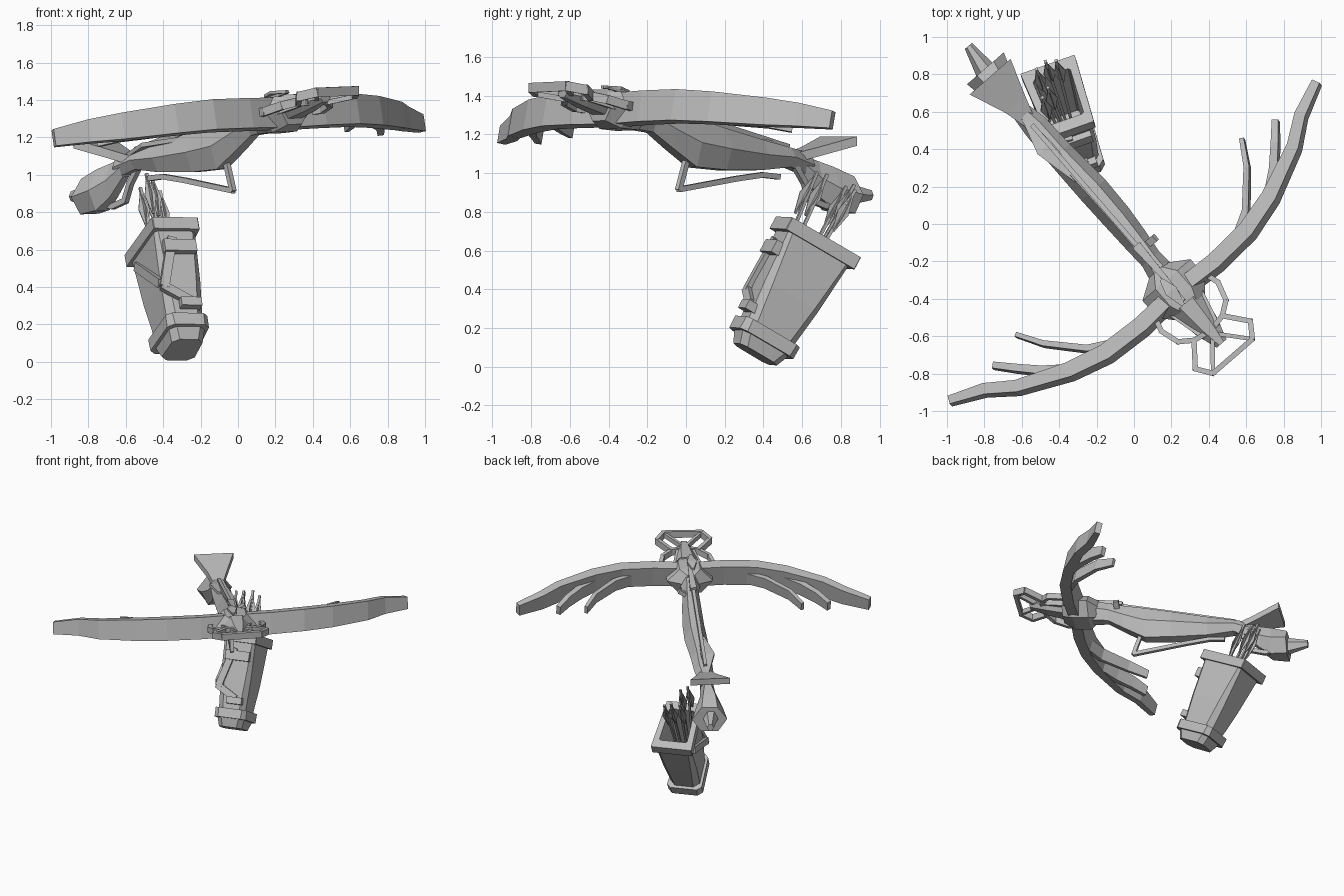
import bpy, bmesh
from mathutils import Vector

cube = bpy.data.objects.get("Cube")
if cube:
    bpy.data.objects.remove(cube, do_unlink=True)

grey = bpy.data.materials.new("plain_grey")
grey.use_nodes = True
grey.diffuse_color = (0.5, 0.5, 0.5, 1)
grey.node_tree.nodes["Principled BSDF"].inputs["Base Color"].default_value = (0.5, 0.5, 0.5, 1)

# Bow frame: t across, s forward, z up
FWD = Vector((0.655, -0.755, 0))
SIDE = Vector((0.755, 0.655, 0))
ORIGIN = SIDE * -0.065


def bow(t, s, z):
    return ORIGIN + SIDE * t + FWD * s + Vector((0, 0, z + 0.03 * t))


# Quiver frame: a and b across the mouth, c up along its axis
AXIS = Vector((-0.15, 0.465, 0.87)).normalized()
E1 = Vector((0.94, 0.34, 0))
E1 = (E1 - AXIS * E1.dot(AXIS)).normalized()
E2 = AXIS.cross(E1)


def quiver(a, b, c):
    return Vector((-0.4, 0.68, 0.67)) + E1 * a + E2 * b + AXIS * c


def loft(name, rings):
    """Skin matching rings of points and cap both ends."""
    bm = bmesh.new()
    rows = [[bm.verts.new(p) for p in ring] for ring in rings]
    n = len(rows[0])
    for r0, r1 in zip(rows, rows[1:]):
        for i in range(n):
            j = (i + 1) % n
            bm.faces.new((r0[i], r0[j], r1[j], r1[i]))
    bm.faces.new(rows[0][::-1])
    bm.faces.new(rows[-1])
    bmesh.ops.recalc_face_normals(bm, faces=bm.faces)
    me = bpy.data.meshes.new(name)
    bm.to_mesh(me)
    bm.free()
    me.materials.append(grey)
    ob = bpy.data.objects.new(name, me)
    bpy.context.collection.objects.link(ob)


def rect(c, x, y):
    return [c - x - y, c + x - y, c + x + y, c - x + y]


def bar(name, p, q, w, h, hint=Vector((0, 0, 1)), taper=1.0):
    """Straight box bar from p to q."""
    d = (q - p).normalized()
    x = d.cross(hint).normalized() * w / 2
    y = x.cross(d).normalized() * h / 2
    loft(name, [rect(p - d * 0.005, x, y), rect(q + d * 0.005, x * taper, y * taper)])


def chain(name, pts, w, h, hint=Vector((0, 0, 1))):
    for i, (p, q) in enumerate(zip(pts, pts[1:])):
        bar(f"{name}_{i + 1}", p, q, w, h, hint)


def limb(name, side, path):
    """Curved blade along (t, s, z, width, height) points, leaning back."""
    pts = [bow(side * t, s, z) for t, s, z, w, h in path]
    rings = []
    for i, (p, (_, _, _, w, h)) in enumerate(zip(pts, path)):
        d = pts[min(i + 1, len(pts) - 1)] - pts[max(i - 1, 0)]
        up = Vector((0, 0, 1)) - FWD * 0.22
        x = d.cross(up).normalized() * w / 2
        rings.append(rect(p, x, up * h / 2))
    loft(name, rings)


# Bow limbs with their two inner branches
MAIN = [(0, .43, 1.325, .08, .16), (.26, .445, 1.33, .085, .16), (.5, .43, 1.33, .085, .16),
        (.71, .374, 1.315, .08, .155), (.98, .255, 1.285, .065, .14),
        (1.12, .15, 1.265, .06, .12), (1.3, .07, 1.235, .045, .09)]
INNER = [(.4, .43, 1.3, .03, .09), (.56, .345, 1.29, .035, .09),
         (.72, .17, 1.27, .03, .08), (.8, .035, 1.235, .025, .06)]
OUTER = [(.68, .38, 1.29, .04, .1), (.82, .275, 1.27, .045, .1),
         (.92, .17, 1.25, .04, .09), (1.0, .08, 1.215, .035, .07)]
for side, tag in ((-1, "right"), (1, "left")):
    limb(f"{tag}_limb", side, MAIN)
    limb(f"{tag}_inner_branch", side, INNER)
    limb(f"{tag}_outer_branch", side, OUTER)


def body(name, sections):
    """Hull along the bow from (s, low, high, half width, shift), narrower on top."""
    rings = []
    for s, lo, hi, w, t in sections:
        m = lo + (hi - lo) * 0.5
        rings.append([bow(t - w * .5, s, lo), bow(t + w * .5, s, lo), bow(t + w, s, m),
                      bow(t + w * .45, s, hi), bow(t - w * .45, s, hi), bow(t - w, s, m)])
    loft(name, rings)


def plate(name, sections, thick):
    """Flat leaf along the bow from (t, s, z, half width)."""
    loft(name, [rect(bow(t, s, z), SIDE * w, Vector((0, 0, thick))) for t, s, z, w in sections])


# Stock, butt and bow head
body("stock", [(.34, 1.23, 1.39, .08, 0), (.2, 1.21, 1.36, .06, .01), (.08, 1.13, 1.32, .07, .015),
               (-.08, 1.03, 1.28, .08, .02), (-.28, 1.015, 1.23, .085, .02),
               (-.55, 1.015, 1.17, .075, .01), (-.74, 1.03, 1.13, .07, .01), (-.9, .98, 1.1, .045, 0)])
body("butt", [(-.84, .99, 1.09, .045, 0), (-.94, .88, 1.06, .06, 0),
              (-1.03, .81, 1.03, .1, 0), (-1.15, .79, .98, .13, .01)])
body("butt_block", [(-1.13, .83, .95, .06, 0), (-1.3, .86, .91, .025, .02)])
plate("shoulder_plate", [(0, -.76, 1.075, .03), (.005, -.9, 1.11, .07), (0, -1.1, 1.165, .145)], .024)
plate("cheek_leaf", [(0, -.3, 1.2, .01), (-.03, -.62, 1.16, .05), (-.01, -.82, 1.1, .01)], .012)
body("bow_head", [(.27, 1.25, 1.39, .06, 0), (.34, 1.22, 1.41, .17, 0),
                  (.46, 1.23, 1.42, .17, 0), (.54, 1.27, 1.42, .1, 0)])
body("nose", [(.5, 1.29, 1.43, .1, 0), (.66, 1.34, 1.43, .075, 0), (.79, 1.39, 1.43, .035, 0)])
bar("bolt_rail", bow(0, .35, 1.405), bow(0, -.75, 1.135), .025, .03)
bar("loaded_bolt", bow(0, .1, 1.36), bow(0, .48, 1.44), .05, .03, taper=0.3)
bar("rear_sight", bow(.05, .13, 1.3), bow(.1, .13, 1.33), .04, .03)
plate("front_sight", [(-.02, .32, 1.42, .01), (-.02, .4, 1.44, .035), (-.02, .5, 1.445, .01)], .008)

# Butt loop and trigger lever below the stock
chain("butt_loop", [bow(.03, s, z) for s, z in ((-.78, 1.03), (-.84, .95), (-.88, .86), (-.98, .83), (-1.1, .85))],
      .03, .03, SIDE)
chain("trigger_lever", [bow(.02, s, z) for s, z in
                        ((-.04, 1.06), (.01, .915), (-.38, .97), (-.56, .99), (-.67, .98))], .028, .028, SIDE)

# Foot stirrup: faceted ring around the nose with spokes and side hoops
RING = [(0, .7, 1.4), (.1, .68, 1.395), (.195, .8, 1.425), (.14, .88, 1.445)]
HOOP = [(.17, .42, 1.33), (.2, .53, 1.345), (.17, .63, 1.375), (.1, .68, 1.395)]
for side, tag in ((-1, "right"), (1, "left")):
    pts = [bow(side * t, s, z) for t, s, z in RING]
    chain(f"{tag}_stirrup", pts, .028, .05)
    bar(f"{tag}_stirrup_spoke", pts[3], bow(side * .02, .74, 1.41), .022, .035)
    chain(f"{tag}_stirrup_hoop", [bow(side * t, s, z) for t, s, z in HOOP], .028, .045)
    bar(f"{tag}_stirrup_brace", bow(side * .11, .46, 1.33), bow(side * .05, .7, 1.4), .025, .04)
bar("stirrup_front", bow(-.14, .88, 1.445), bow(.14, .88, 1.445), .028, .05)


def oblong(c, w, d, k):
    """Chamfered quadrilateral across the quiver, a little wider at the back."""
    corners = [(-w + k, -d), (w - k, -d), (w, -d + k), (w, d - k),
               (w - k, d), (-w + k, d), (-w, d - k), (-w, -d + k)]
    return [quiver(a * (1 + b * .4), b, c) for a, b in corners]


# Quiver: hollow tapered case with a rim at each end
loft("quiver_case", [oblong(*r) for r in (
    (-.4, .08, .11, .01), (0, .1, .145, .01), (0, .142, .212, .004), (-.07, .142, .212, .004),
    (-.07, .125, .185, .02), (-.35, .12, .165, .035), (-.57, .105, .14, .04))])
loft("quiver_base", [oblong(*r) for r in (
    (-.56, .125, .165, .03), (-.63, .125, .165, .035), (-.63, .105, .14, .035), (-.695, .09, .115, .035))])
bar("upper_strap_loop", quiver(-.08, -.185, -.17), quiver(.09, -.185, -.17), .07, .06, E2)
bar("lower_strap_loop", quiver(-.03, -.16, -.5), quiver(.075, -.16, -.5), .05, .06, E2)
for i, (p, q) in enumerate((((-.13, .12, -.12), (-.125, -.16, -.38)), ((-.12, -.17, -.4), (.02, -.16, -.48)),
                            ((-.03, -.19, -.12), (-.11, -.17, -.4)))):
    bar(f"strap_{i + 1}", quiver(*p), quiver(*q), .05, .03, E1 if i == 0 else E2)

# Spare bolts with kite-shaped fletching
for i, (a, b, c) in enumerate(((-.09, -.14, .3), (-.045, -.1, .31), (-.07, .03, .31),
                               (-.01, .045, .33), (.045, .045, .3))):
    bar(f"bolt_{i + 1}", quiver(a * .5, b * .6, -.38), quiver(a, b, c), .016, .016)
    for k, across in enumerate((E1, E2)):
        thin = AXIS.cross(across) * .003
        loft(f"bolt_{i + 1}_fletching_{k + 1}",
             [rect(quiver(a, b, c + h), across * w, thin)
              for h, w in ((-.24, .006), (-.13, .032), (-.02, .006))])
